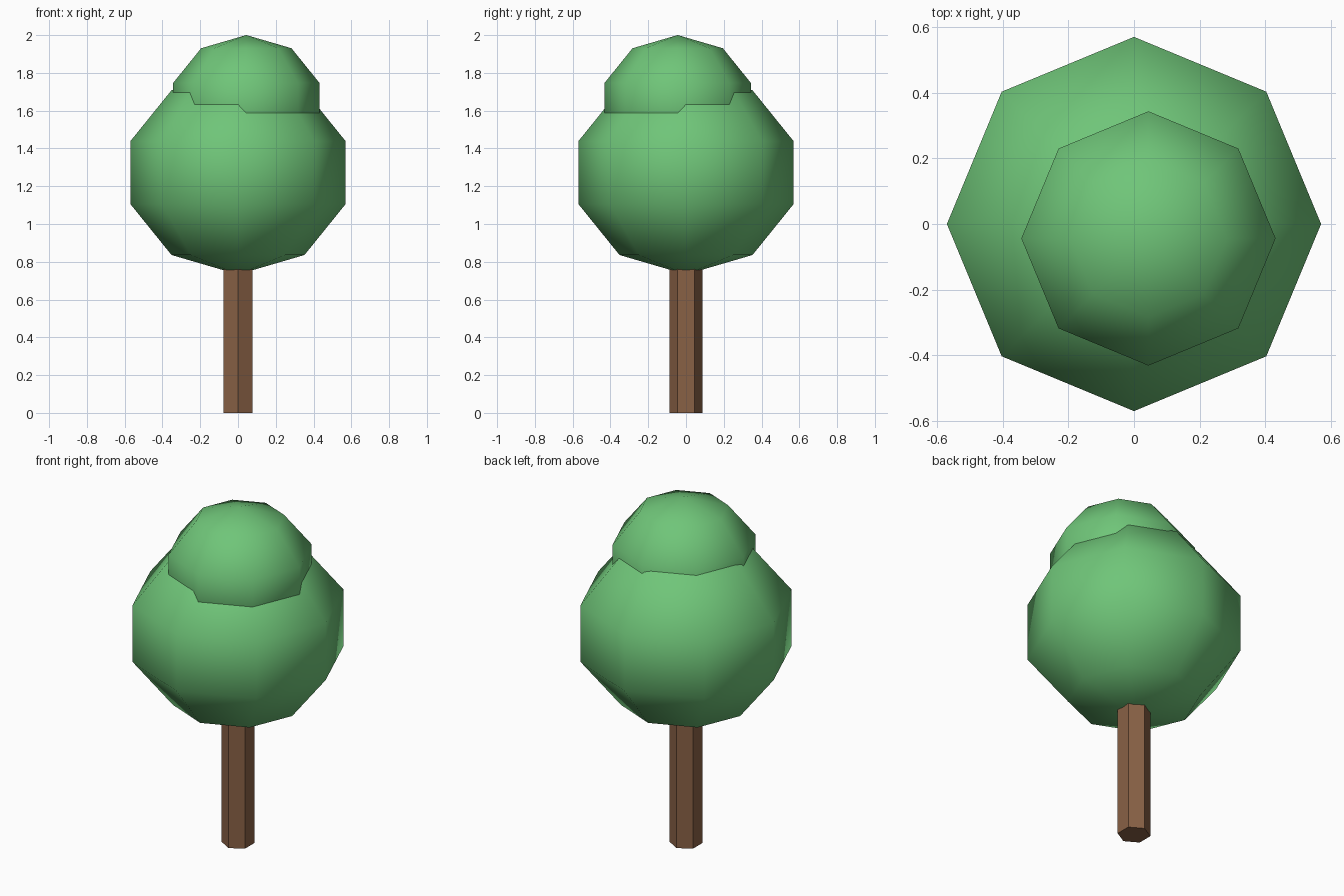
import bpy

if "Cube" in bpy.data.objects:
    bpy.data.objects.remove(bpy.data.objects["Cube"])


def flat_material(name, color):
    mat = bpy.data.materials.new(name)
    mat.diffuse_color = (*color, 1.0)
    mat.use_nodes = True
    mat.node_tree.nodes["Principled BSDF"].inputs["Base Color"].default_value = mat.diffuse_color
    return mat


leaf_green = flat_material("leaf green", (0.16, 0.56, 0.19))
bark_brown = flat_material("bark brown", (0.25, 0.12, 0.06))


def foliage_ball(name, center, radius, squash):
    """Low-poly, smooth-shaded, slightly flattened ball of leaves."""
    bpy.ops.mesh.primitive_uv_sphere_add(
        segments=8, ring_count=5, radius=radius, location=center)
    ball = bpy.context.object
    ball.name = name
    ball.scale.z = squash
    bpy.ops.object.transform_apply(location=False, rotation=False, scale=True)
    bpy.ops.object.shade_smooth()
    ball.data.materials.append(leaf_green)
    return ball


# Hexagonal trunk, its top buried in the lower foliage
trunk_height = 0.82
bpy.ops.mesh.primitive_cylinder_add(
    vertices=6, radius=0.088, depth=trunk_height,
    location=(0, 0, trunk_height / 2))
trunk = bpy.context.object
trunk.name = "trunk"
trunk.data.materials.append(bark_brown)

# Main crown and the smaller off-centre tuft on top
foliage_ball("lower_foliage", (0, 0, 1.272), 0.599, 0.9)
foliage_ball("upper_foliage", (0.044, -0.044, 1.634), 0.407, 0.9)
